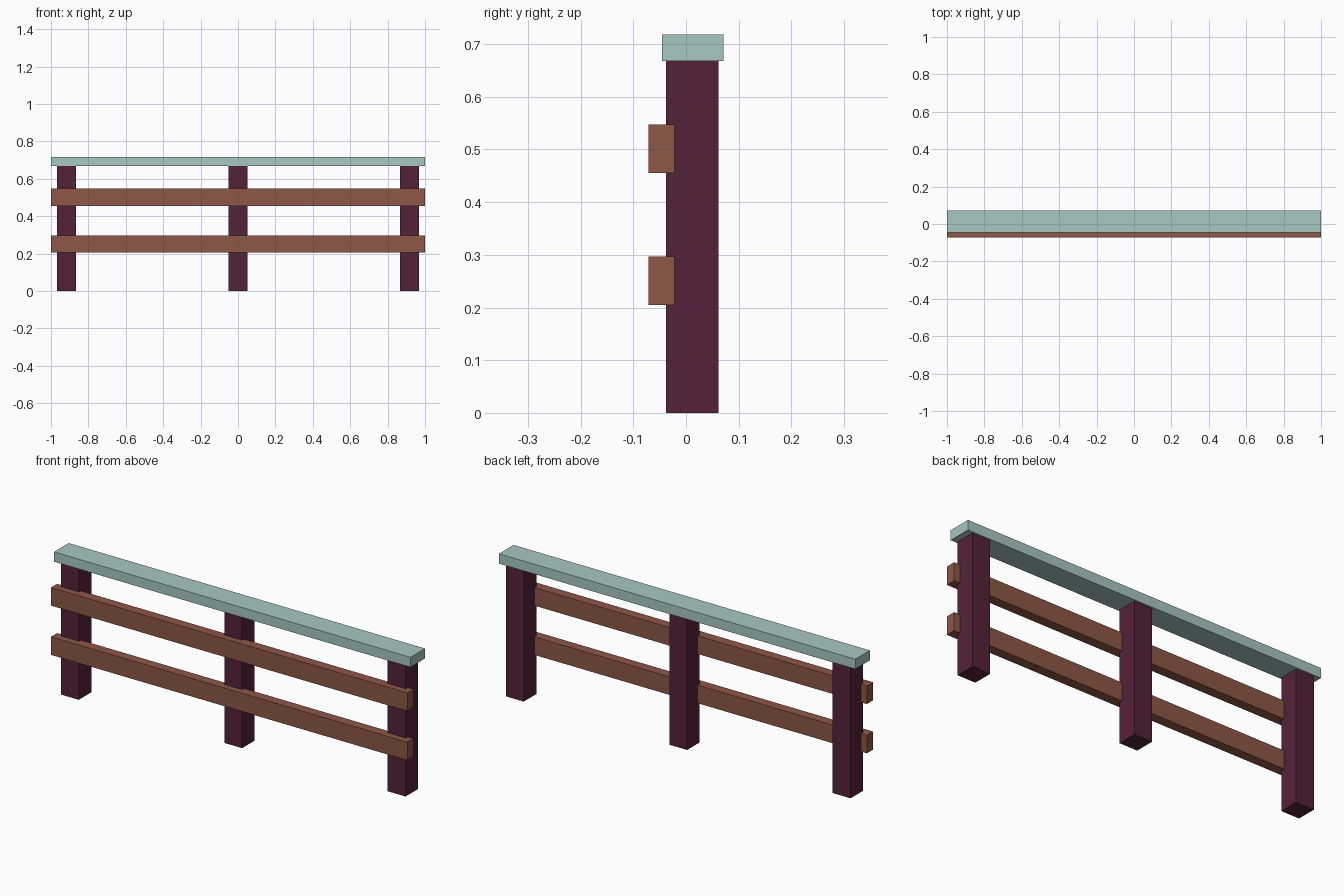
import bpy

cube = bpy.data.objects.get("Cube")
if cube:
    bpy.data.objects.remove(cube, do_unlink=True)


def make_material(name, rgb):
    mat = bpy.data.materials.new(name)
    mat.use_nodes = True
    color = (*rgb, 1.0)
    mat.diffuse_color = color
    for node in mat.node_tree.nodes:
        if node.type == "BSDF_PRINCIPLED":
            node.inputs["Base Color"].default_value = color
    return mat


def box(name, mat, x, y, z):
    """Box from (min, max) ranges on each axis."""
    ranges = (x, y, z)
    center = [(a + b) / 2 for a, b in ranges]
    size = [b - a for a, b in ranges]
    bpy.ops.mesh.primitive_cube_add(size=1, location=center)
    obj = bpy.context.object
    obj.name = name
    obj.data.name = name
    obj.scale = size
    bpy.ops.object.transform_apply(location=False, rotation=False, scale=True)
    obj.data.materials.append(mat)
    return obj


post_mat = make_material("dark plum", (0.091, 0.016, 0.042))
rail_mat = make_material("warm brown", (0.266, 0.095, 0.061))
cap_mat = make_material("pale teal", (0.386, 0.571, 0.552))

# Upright posts
for name, x in (("right_post", -0.917), ("middle_post", 0), ("left_post", 0.917)):
    box(name, post_mat, (x - 0.05, x + 0.05), (-0.038, 0.062), (0, 0.668))

# Front rails, let into the posts
for name, z in (("lower_rail", 0.251), ("upper_rail", 0.501)):
    box(name, rail_mat, (-1, 1), (-0.071, -0.022), (z - 0.046, z + 0.046))

# Cap board along the top
box("cap_board", cap_mat, (-1, 1), (-0.046, 0.071), (0.668, 0.718))
